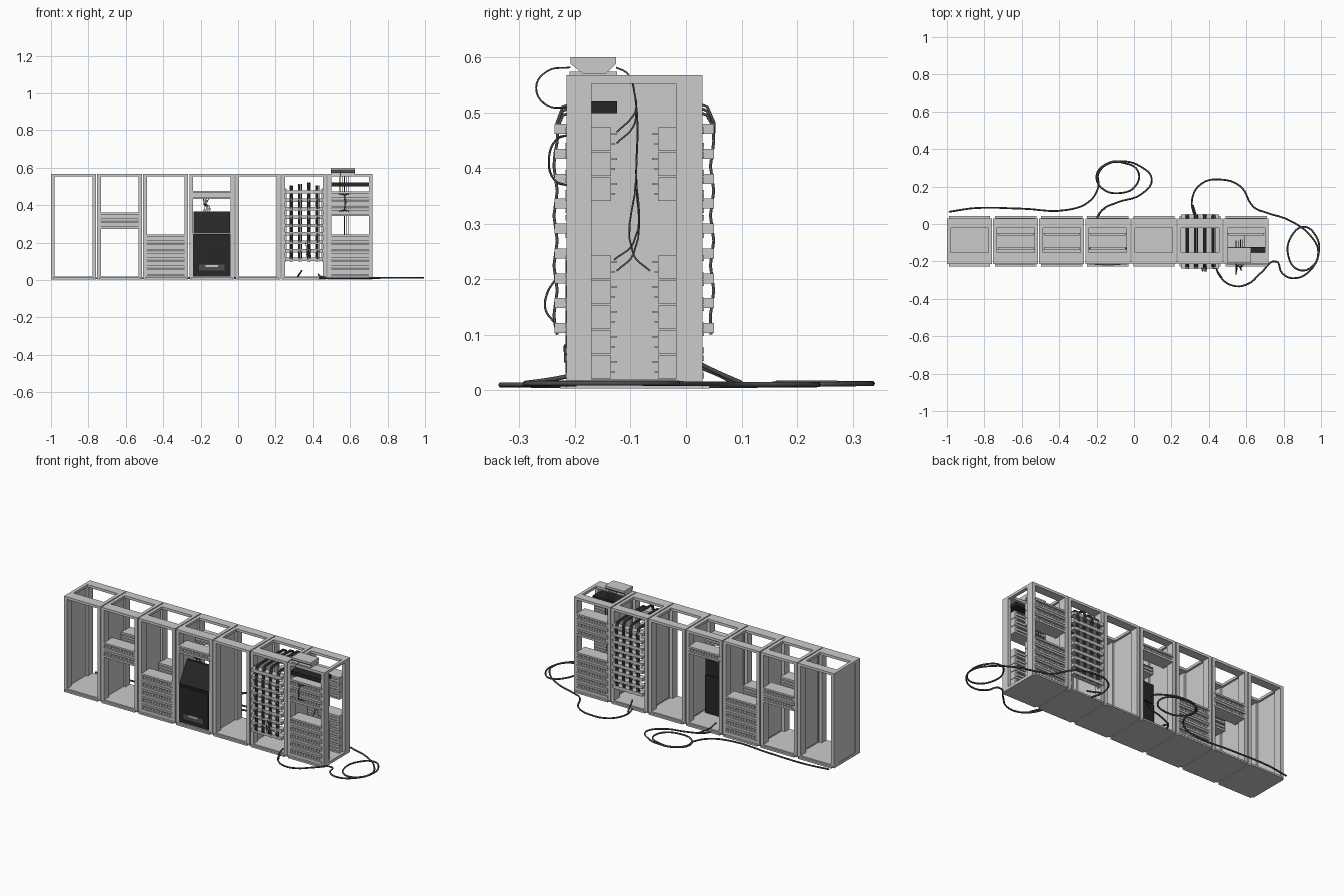
import bpy, bmesh, math
from mathutils import Vector

def material(name, c):
    m = bpy.data.materials.new(name)
    m.diffuse_color = (c, c, c, 1)
    return m

BLACK = material("black_plastic", 0.02)
DARK = material("dark_cable", 0.08)

def finish(name, bm, mat=None):
    me = bpy.data.meshes.new(name)
    bmesh.ops.recalc_face_normals(bm, faces=bm.faces)
    bm.to_mesh(me)
    bm.free()
    ob = bpy.data.objects.new(name, me)
    bpy.context.collection.objects.link(ob)
    if mat:
        me.materials.append(mat)
    return ob

def boxes(name, spans, mat=None):
    """One object from boxes given as (x0, x1, y0, y1, z0, z1)."""
    bm = bmesh.new()
    for x0, x1, y0, y1, z0, z1 in spans:
        r = bmesh.ops.create_cube(bm, size=1)
        bmesh.ops.scale(bm, vec=(x1 - x0, y1 - y0, z1 - z0), verts=r["verts"])
        bmesh.ops.translate(bm, vec=((x0 + x1) / 2, (y0 + y1) / 2, (z0 + z1) / 2), verts=r["verts"])
    return finish(name, bm, mat)

def prism(name, profile, x0, x1, mat=None):
    """Extrude a (y, z) profile along x."""
    bm = bmesh.new()
    f = bm.faces.new([bm.verts.new((x0, y, z)) for y, z in profile])
    r = bmesh.ops.extrude_face_region(bm, geom=[f])
    bmesh.ops.translate(bm, vec=(x1 - x0, 0, 0),
                        verts=[v for v in r["geom"] if isinstance(v, bmesh.types.BMVert)])
    return finish(name, bm, mat)

def cables(name, paths, radius, mat=DARK, steps=5):
    cu = bpy.data.curves.new(name, "CURVE")
    cu.dimensions = "3D"
    cu.bevel_depth, cu.bevel_resolution, cu.resolution_u = radius, 1, steps
    cu.use_fill_caps = True
    for pts in paths:
        s = cu.splines.new("BEZIER")
        s.bezier_points.add(len(pts) - 1)
        for p, co in zip(s.bezier_points, pts):
            p.co = co
            p.handle_left_type = p.handle_right_type = "AUTO"
    cu.materials.append(mat)
    ob = bpy.data.objects.new(name, cu)
    bpy.context.collection.objects.link(ob)
    return ob

PITCH, W = 0.2465, 0.241
Y0, Y1, YM = -0.215, 0.03, -0.0925
def left(i):
    return -1 + PITCH * i

# Open rack frames: base, posts, top ring and left side panel
for i in range(7):
    a, b = left(i), left(i) + W
    parts = [(a, b, Y0, Y1, 0.003, 0.02),
             (a + 0.01, b - 0.01, Y0 - 0.012, Y1 + 0.012, 0.003, 0.013)]
    for x in (a, b - 0.02):
        parts += [(x, x + 0.02, Y0, Y0 + 0.045, 0.02, 0.553),
                  (x, x + 0.02, Y1 - 0.048, Y1, 0.02, 0.553),
                  (x, x + 0.02, Y0 + 0.062, Y1 - 0.052, 0.553, 0.568)]
    parts += [(a, b, Y0, Y0 + 0.062, 0.553, 0.568), (a, b, Y1 - 0.052, Y1, 0.553, 0.568)]
    boxes(f"rack_frame_{i + 1}", parts)
    boxes(f"side_panel_{i + 1}", [(a + 0.002, a + 0.008, Y0 + 0.04, Y1 - 0.045, 0.02, 0.553)])

# Rack units: shallow blocks on both front and back, with lips and ports
def units(name, rack, z0, count, h=0.045):
    a, b = left(rack) + 0.016, left(rack) + W - 0.016
    spans = []
    for k in range(count):
        z = z0 + k * h
        front = [(a, b, -0.207, -0.135, z + 0.001, z + h - 0.002),
                 (a, b, -0.217, -0.205, z + 0.001, z + 0.012),
                 (a, b, -0.217, -0.205, z + h - 0.012, z + h - 0.002),
                 (a + 0.01, b - 0.01, -0.136, -0.124, z + 0.03, z + 0.033),
                 (a + 0.01, b - 0.01, -0.136, -0.128, z + 0.012, z + 0.015)]
        n = 12
        for j in range(n):
            x = a + (b - a) * (j + 0.5) / n
            front.append((x - 0.005, x + 0.005, -0.213, -0.205, z + 0.016, z + 0.028))
        spans += front
        spans += [(p, q, 2 * YM - d, 2 * YM - c, e, f) for p, q, c, d, e, f in front]
    boxes(name, spans)

units("patch_units_second_rack", 1, 0.273, 2)
units("patch_units_third_rack", 2, 0.02, 5)
units("shelf_unit_fourth_rack", 3, 0.433, 1)
units("lower_units_end_rack", 6, 0.02, 5)
units("upper_units_end_rack", 6, 0.34, 3)

# Power cabinet with sloped console in the fourth rack
a, b = left(3) + 0.018, left(3) + W - 0.018
boxes("power_cabinet", [(a, b, -0.213, -0.125, 0.02, 0.245),
                        (a + 0.008, b - 0.008, -0.217, -0.213, 0.03, 0.235)], BLACK)
boxes("cabinet_handle", [(a + 0.035, b - 0.035, -0.22, -0.216, 0.05, 0.082)], DARK)
boxes("cabinet_label_plate", [(a + 0.07, b - 0.07, -0.222, -0.219, 0.07, 0.08)])
prism("sloped_console", [(-0.213, 0.25), (-0.125, 0.25), (-0.125, 0.365), (-0.14, 0.365)],
      a + 0.004, b - 0.004, BLACK)
cables("console_cables", [[(-0.17 + d, -0.18, 0.436), (-0.175 + d / 2, -0.17, 0.41),
                           (-0.165 + d, -0.14, 0.385), (-0.175 + d, -0.125, 0.34)]
                          for d in (-0.015, -0.005, 0.005, 0.015)], 0.002)

# Cable organiser: nine bars front and back, bundles draped over the top
a, b = left(5) + 0.02, left(5) + W - 0.02
spans = []
for k in range(9):
    z = 0.112 + k * 0.0448
    spans += [(a, b, -0.237, -0.2, z - 0.009, z + 0.009), (a, b, 0.015, 0.05, z - 0.009, z + 0.009)]
for x in (a, b - 0.006):
    spans += [(x, x + 0.006, -0.205, -0.195, 0.1, 0.49), (x, x + 0.006, 0.01, 0.02, 0.1, 0.49)]
boxes("organiser_bars", spans)
paths = []
for c in range(4):
    for d in (-0.007, 0, 0.007):
        x = a + 0.032 + c * 0.047 + d
        z = 0.495 + 0.008 * (c % 3)
        paths.append([(x, -0.232, 0.1)]
                     + [(x, -0.238 + 0.006 * (k % 2), 0.135 + 0.0448 * k) for k in range(8)]
                     + [(x, -0.222, z), (x, -0.19, z + 0.005), (x, 0.01, z + 0.005), (x, 0.038, z)]
                     + [(x, 0.05 - 0.006 * (k % 2), 0.449 - 0.0448 * k) for k in range(8)]
                     + [(x, 0.045, 0.1)])
cables("organiser_bundles", paths, 0.003, steps=2)
cables("organiser_loops", [[(0.36 + d, -0.235, 0.2), (0.365 + d, -0.25, 0.175), (0.365 + d, -0.253, 0.145),
                            (0.37 + d, -0.235, 0.12)] for d in (0, 0.01, 0.02)], 0.002)

# Network switch and wireless box at the end rack
a, b = left(6) + 0.016, left(6) + W - 0.016
boxes("network_switch", [(a, b, -0.213, -0.124, 0.499, 0.521)], BLACK)
prism("wireless_box", [(-0.185, 0.57), (-0.145, 0.57), (-0.126, 0.588), (-0.126, 0.6),
                       (-0.208, 0.6), (-0.208, 0.588)], 0.497, 0.625)
boxes("box_base_plate", [(0.5, 0.622, -0.21, -0.124, 0.568, 0.574)])
paths = [[(0.55, -0.208, 0.582), (0.55, -0.25, 0.575), (0.545, -0.27, 0.545),
          (0.545, -0.25, 0.513), (0.545, -0.212, 0.508)]]
for k, (y, z) in enumerate([(-0.125, 0.465), (-0.125, 0.445), (-0.125, 0.215), (-0.13, 0.235), (-0.065, 0.215)]):
    x = 0.545 + 0.012 * k
    paths.append([(x, -0.126, 0.582), (x, -0.105, 0.57), (x, -0.092, 0.53),
                  (x, -0.09, (z + 0.55) / 2), (x, -0.095, z + 0.03), (x, y, z)])
for k in range(5):
    x = 0.54 + 0.013 * k
    paths.append([(x, -0.212, 0.46), (0.57, -0.235, 0.45), (0.57 + 0.002 * k, -0.247, 0.415),
                  (0.57, -0.238, 0.38), (x, -0.212, 0.368)])
cables("end_rack_cables", paths, 0.0018)

# Long floor cables with slack loops
def floor_cable(name, pts):
    n = len(pts)
    cables(name, [[(x, y, 0.008 + 0.005 * math.sin(math.pi * i / (n - 1))) for i, (x, y) in enumerate(pts)]],
           0.0048)

floor_cable("rear_floor_cable", [
    (-0.99, 0.065), (-0.85, 0.085), (-0.6, 0.082), (-0.36, 0.075), (-0.24, 0.12), (-0.19, 0.2), (-0.19, 0.27),
    (-0.13, 0.325), (-0.05, 0.325), (0.02, 0.285), (0.01, 0.205), (-0.08, 0.165), (-0.17, 0.19),
    (-0.2, 0.26), (-0.15, 0.32), (-0.06, 0.335), (0.03, 0.31), (0.095, 0.24), (0.04, 0.16),
    (-0.09, 0.115), (-0.17, 0.075), (-0.2, 0.02)])
floor_cable("side_floor_cable", [
    (0.33, 0.02), (0.31, 0.13), (0.36, 0.215), (0.47, 0.237), (0.57, 0.2), (0.64, 0.09), (0.71, 0.06),
    (0.83, 0.02), (0.95, -0.07), (0.985, -0.15), (0.95, -0.23), (0.88, -0.245), (0.825, -0.17),
    (0.845, -0.06), (0.91, -0.015), (0.97, -0.06), (0.99, -0.14), (0.94, -0.25), (0.85, -0.29),
    (0.79, -0.26), (0.76, -0.2), (0.68, -0.26), (0.61, -0.32), (0.53, -0.33), (0.46, -0.28), (0.43, -0.2)])
cables("floor_cable_risers", [
    [(0.34, 0.02, 0.05), (0.33, 0.05, 0.035), (0.315, 0.1, 0.013)],
    [(-0.2, 0.0, 0.05), (-0.19, 0.05, 0.032), (-0.15, 0.09, 0.012)],
    [(0.43, -0.19, 0.03), (0.44, -0.24, 0.02), (0.47, -0.29, 0.013)]], 0.0045)
